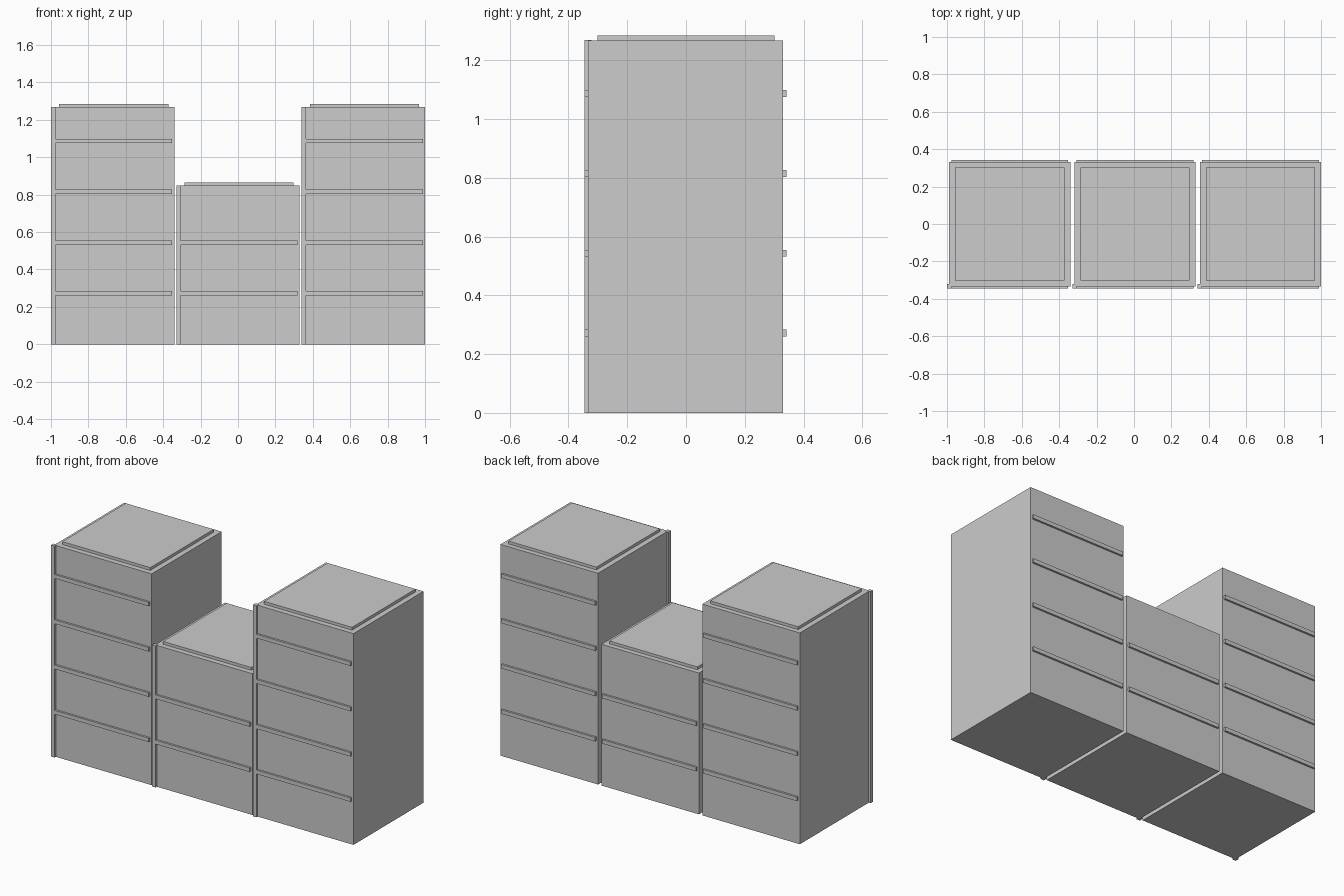
import bpy

if "Cube" in bpy.data.objects:
    bpy.data.objects.remove(bpy.data.objects["Cube"])

# One flat colour for the whole block
grey = bpy.data.materials.new("light_grey")
grey.diffuse_color = (0.604, 0.604, 0.604, 1)
grey.use_nodes = True
grey.node_tree.nodes["Principled BSDF"].inputs["Base Color"].default_value = grey.diffuse_color


def box(name, x, y, z):
    """Box from (min, max) ranges on each axis."""
    verts = [(a, b, c) for a in x for b in y for c in z]
    faces = [(0, 1, 3, 2), (4, 6, 7, 5), (0, 4, 5, 1),
             (2, 3, 7, 6), (0, 2, 6, 4), (1, 5, 7, 3)]
    mesh = bpy.data.meshes.new(name)
    mesh.from_pydata(verts, [], faces)
    mesh.materials.append(grey)
    obj = bpy.data.objects.new(name, mesh)
    bpy.context.collection.objects.link(obj)
    return obj


BODY_W, POST, STEP = 0.648, 0.0235, 0.2717
FRONT, BACK = -0.333, 0.331


def tower(label, left, height, ledges):
    right = left + BODY_W
    # Main block and raised roof slab
    box(label + "_body", (left, right), (FRONT, BACK), (0, height))
    box(label + "_roof_slab", (left + 0.032, right - 0.032),
        (-0.301, 0.301), (height, height + 0.017))
    # Full-height corner post at the front left
    box(label + "_corner_post", (left - POST / 2, left + POST / 2),
        (FRONT - POST / 2, FRONT + POST / 2), (0, height + 0.001))
    # Floor ledges on front and back
    for i in range(1, ledges + 1):
        z = (i * STEP - 0.0118, i * STEP + 0.0118)
        x = (left + 0.0118, right - 0.0118)
        box(f"{label}_front_ledge_{i}", x, (FRONT - 0.0118, FRONT + 0.005), z)
        box(f"{label}_back_ledge_{i}", x, (BACK - 0.005, BACK + 0.0118), z)


tower("left_tower", -0.988, 1.268, 4)
tower("middle_tower", -0.318, 0.848, 2)
tower("right_tower", 0.352, 1.268, 4)
